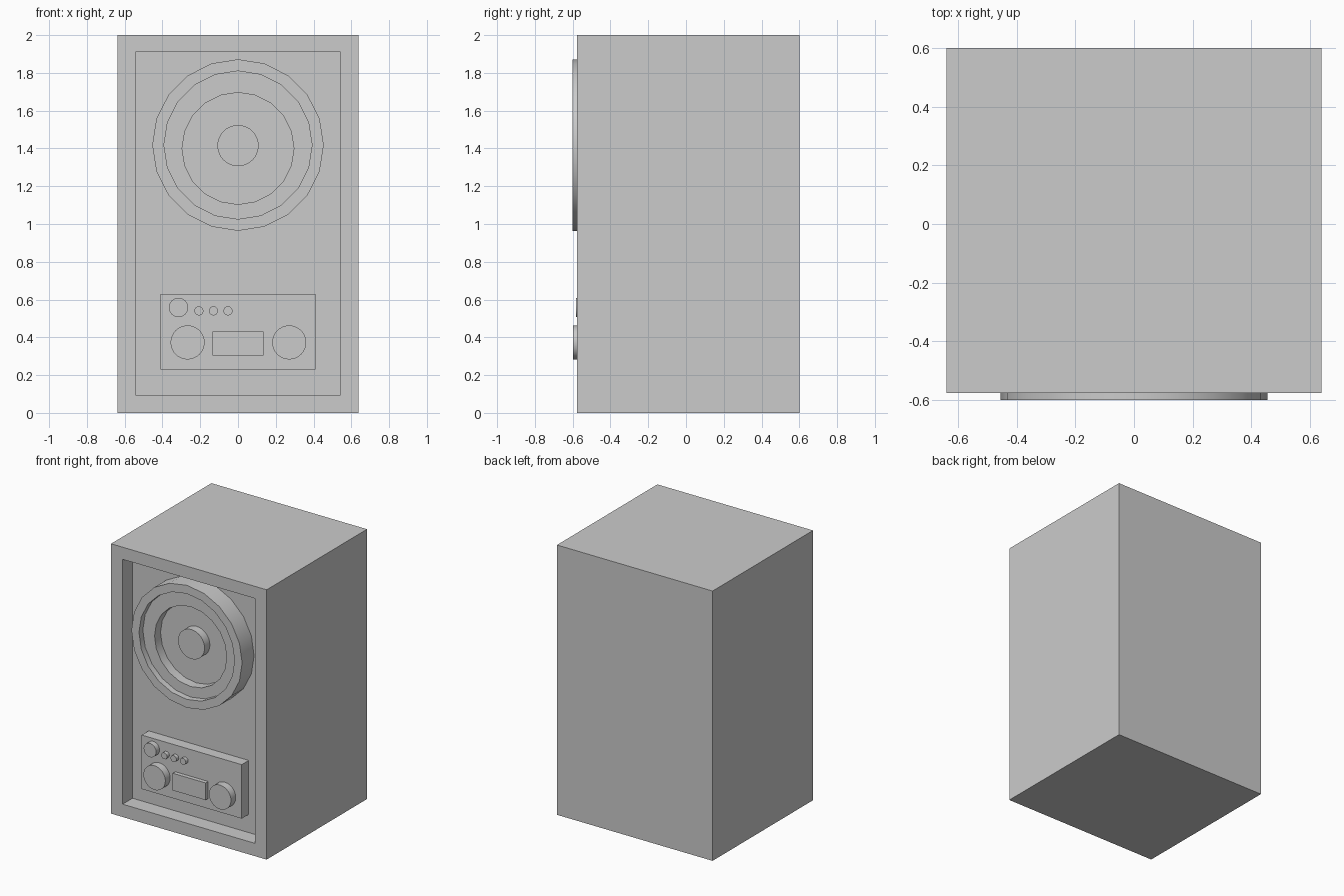
import bpy, bmesh, math

if "Cube" in bpy.data.objects:
    bpy.data.objects.remove(bpy.data.objects["Cube"])


def circle(r, y, x, z, n):
    return [(x + r * math.cos(2 * math.pi * i / n), y,
             z + r * math.sin(2 * math.pi * i / n)) for i in range(n)]


def rect(x0, x1, z0, z1, y):
    return [(x0, y, z0), (x1, y, z0), (x1, y, z1), (x0, y, z1)]


def loft(name, loops, smooth=False):
    """Join matching loops from back to front, closing both ends."""
    bm = bmesh.new()
    rows = [[bm.verts.new(p) for p in loop] for loop in loops]
    n = len(rows[0])
    for a, b in zip(rows, rows[1:]):
        for i in range(n):
            j = (i + 1) % n
            bm.faces.new((a[i], a[j], b[j], b[i]))
    bm.faces.new(rows[0])
    bm.faces.new(rows[-1])
    bmesh.ops.recalc_face_normals(bm, faces=bm.faces)
    mesh = bpy.data.meshes.new(name)
    bm.to_mesh(mesh)
    bm.free()
    obj = bpy.data.objects.new(name, mesh)
    bpy.context.collection.objects.link(obj)
    if smooth:
        bpy.ops.object.select_all(action='DESELECT')
        obj.select_set(True)
        bpy.context.view_layer.objects.active = obj
        bpy.ops.object.shade_smooth_by_angle(angle=math.radians(35))
    return obj


def knob(name, x, z, r, back, front, n=32):
    return loft(name, [circle(r, back, x, z, n), circle(r, front, x, z, n)], True)


FRONT, BAFFLE, PANEL = -0.576, -0.46, -0.542

# Cabinet with a recessed front
opening = (-0.543, 0.543, 0.095, 1.91)
loft("cabinet", [rect(-0.638, 0.638, 0, 2, 0.6),
                 rect(-0.638, 0.638, 0, 2, FRONT),
                 rect(*opening, FRONT),
                 rect(*opening, BAFFLE)])

# Speaker driver: raised rim, stepped surround and sunken cone
profile = [(0.454, BAFFLE, 1.418), (0.454, -0.6, 1.418),
           (0.392, -0.6, 1.418), (0.392, -0.555, 1.418),
           (0.296, -0.555, 1.40), (0.296, -0.485, 1.40)]
loft("speaker_driver", [circle(r, y, 0, z, 20) for r, y, z in profile], True)
knob("dust_cap", 0, 1.415, 0.109, -0.485, -0.547)

# Control panel and display
loft("control_panel", [rect(-0.41, 0.41, 0.23, 0.63, y) for y in (BAFFLE, PANEL)])
loft("display", [rect(-0.135, 0.135, 0.305, 0.432, y) for y in (PANEL, -0.572)])

# Knobs and buttons
for side, x in (("left", -0.267), ("right", 0.271)):
    knob(side + "_dial", x, 0.373, 0.09, PANEL, -0.598)
knob("power_button", -0.315, 0.558, 0.051, PANEL, -0.582)
for i in range(3):
    knob(f"small_button_{i + 1}", -0.207 + 0.077 * i, 0.54, 0.024, PANEL, -0.57, 16)
